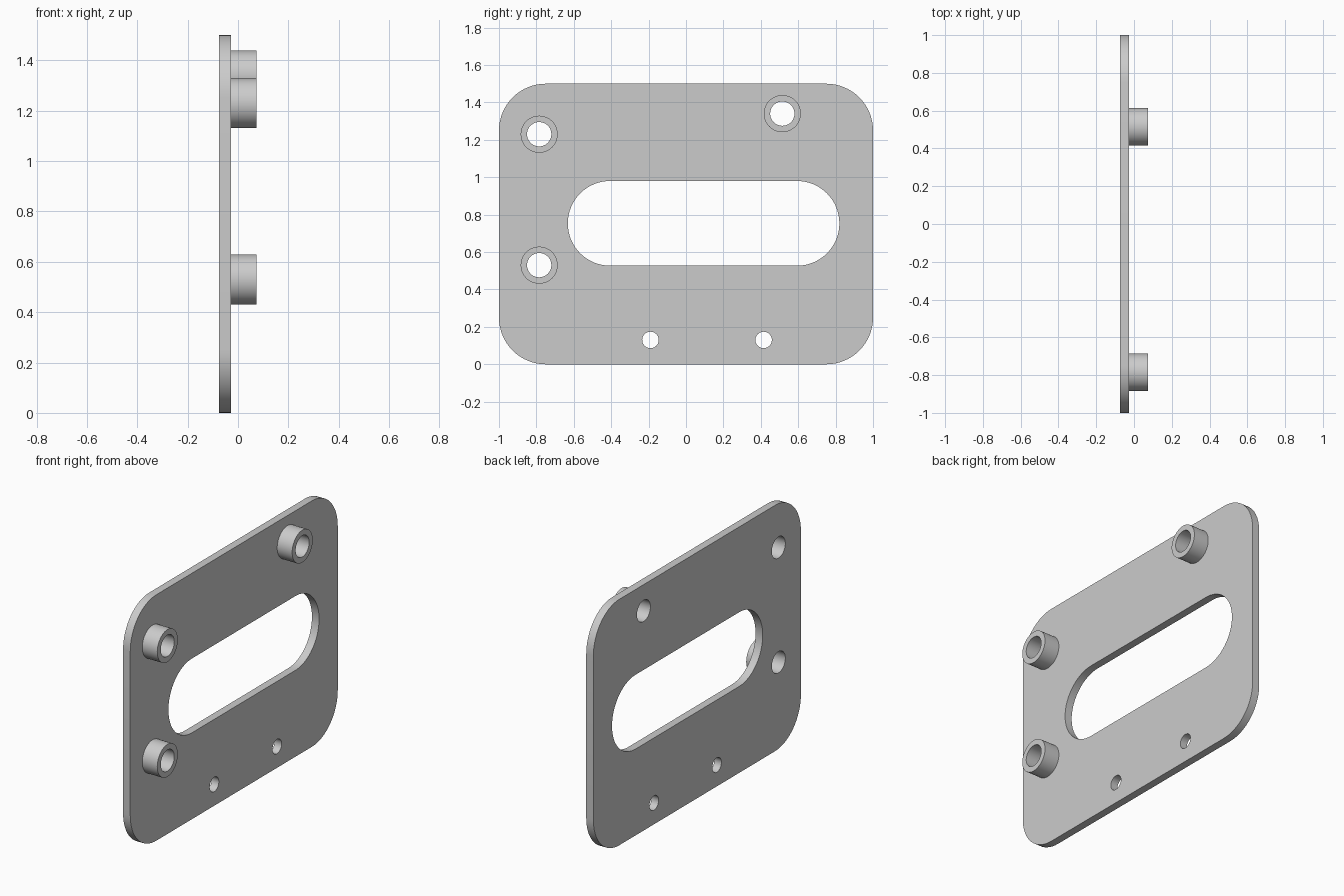
import bpy, bmesh, math
from mathutils import Vector

cube = bpy.data.objects.get("Cube")
if cube:
    bpy.data.objects.remove(cube, do_unlink=True)

grey = bpy.data.materials.new("light grey metal")
grey.use_nodes = True
colour = (0.6, 0.6, 0.6, 1)
grey.diffuse_color = colour
grey.node_tree.nodes["Principled BSDF"].inputs["Base Color"].default_value = colour

BACK, FACE, TIP = -0.075, -0.027, 0.074


def rounded_outline(y0, y1, z0, z1, r, steps=16):
    """Closed outline in the y-z plane with rounded corners."""
    corners = [(y1 - r, z1 - r), (y0 + r, z1 - r), (y0 + r, z0 + r), (y1 - r, z0 + r)]
    points = []
    for quarter, (cy, cz) in enumerate(corners):
        for i in range(steps + 1):
            a = (quarter + i / steps) * math.pi / 2
            p = (cy + r * math.cos(a), cz + r * math.sin(a))
            if not points or math.dist(p, points[-1]) > 1e-4:
                points.append(p)
    if math.dist(points[0], points[-1]) < 1e-4:
        points.pop()
    return points


def circle(y, z, r):
    return rounded_outline(y - r, y + r, z - r, z + r, r, 12)


def extruded_part(name, outlines, x0, x1):
    """Fill the first outline, leaving the others as holes, and extrude along x."""
    bm = bmesh.new()
    for outline in outlines:
        verts = [bm.verts.new((x0, y, z)) for y, z in outline]
        for a, b in zip(verts, verts[1:] + verts[:1]):
            bm.edges.new((a, b))
    bmesh.ops.triangle_fill(bm, edges=bm.edges[:], use_beauty=True, normal=(1, 0, 0))
    cap = bmesh.ops.extrude_face_region(bm, geom=bm.faces[:], use_keep_orig=True)
    moved = [v for v in cap["geom"] if isinstance(v, bmesh.types.BMVert)]
    bmesh.ops.translate(bm, verts=moved, vec=Vector((x1 - x0, 0, 0)))
    bmesh.ops.recalc_face_normals(bm, faces=bm.faces[:])
    mesh = bpy.data.meshes.new(name)
    bm.to_mesh(mesh)
    bm.free()
    mesh.materials.append(grey)
    obj = bpy.data.objects.new(name, mesh)
    bpy.context.collection.objects.link(obj)
    bpy.ops.object.select_all(action="DESELECT")
    obj.select_set(True)
    bpy.context.view_layer.objects.active = obj
    bpy.ops.object.shade_smooth_by_angle(angle=math.radians(30))


# Positions of the standoffs and of the small screw holes
bosses = {
    "upper_front_standoff": (-0.785, 1.23),
    "lower_front_standoff": (-0.785, 0.53),
    "rear_standoff": (0.515, 1.34),
}
screw_holes = [(-0.19, 0.13), (0.415, 0.13)]
BORE, BOSS, SCREW = 0.065, 0.099, 0.044

# Plate with rounded corners, a long slot and round holes
slot = rounded_outline(-0.632, 0.82, 0.527, 0.98, 0.2265)
holes = [circle(*p, BORE) for p in bosses.values()]
holes += [circle(*p, SCREW) for p in screw_holes]
extruded_part("mounting_plate",
              [rounded_outline(-1, 1, 0, 1.5, 0.25), slot] + holes, BACK, FACE)

# Hollow standoffs on the plate
for name, p in bosses.items():
    extruded_part(name, [circle(*p, BOSS), circle(*p, BORE)], FACE, TIP)
